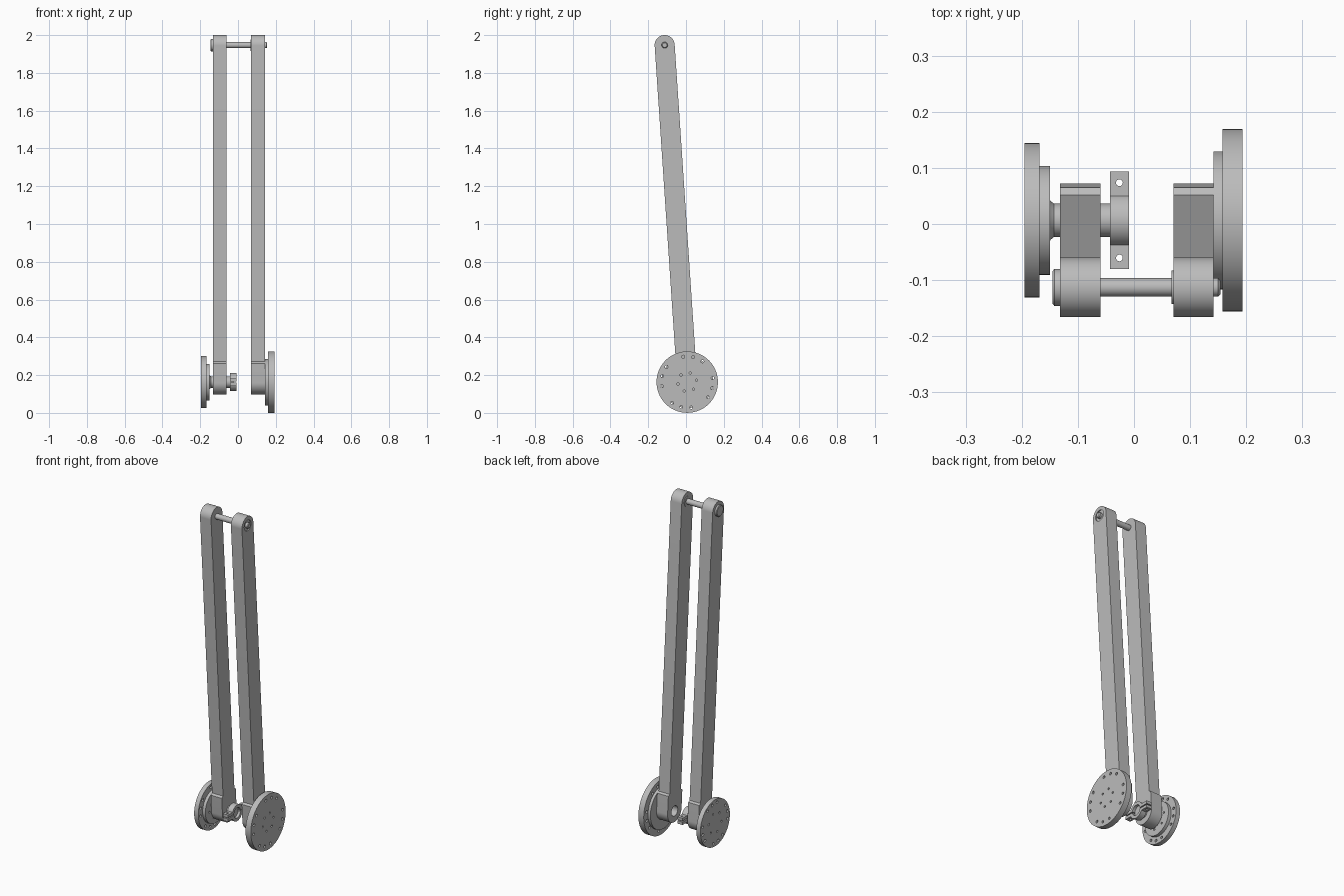
import bpy, bmesh
from math import sin, cos, pi, radians
from mathutils import Vector, Matrix

if "Cube" in bpy.data.objects:
    bpy.data.objects.remove(bpy.data.objects["Cube"])

steel = bpy.data.materials.new("brushed grey metal")
steel.use_nodes = True
GREY = (0.5, 0.5, 0.5, 1)
steel.diffuse_color = GREY
steel.node_tree.nodes["Principled BSDF"].inputs["Base Color"].default_value = GREY

AXLE = Vector((0.0065, 0.163))       # lower pivot (y, z)
PIN = Vector((-0.113, 1.947))        # upper pivot (y, z)
UP = (PIN - AXLE).normalized()       # arm direction
BACK = Vector((UP.y, -UP.x))


def finish(name, bm):
    bmesh.ops.recalc_face_normals(bm, faces=bm.faces)
    mesh = bpy.data.meshes.new(name)
    bm.to_mesh(mesh)
    bm.free()
    mesh.materials.append(steel)
    ob = bpy.data.objects.new(name, mesh)
    bpy.context.collection.objects.link(ob)
    return ob


def activate(ob):
    bpy.ops.object.select_all(action='DESELECT')
    ob.select_set(True)
    bpy.context.view_layer.objects.active = ob


def smooth(ob):
    activate(ob)
    bpy.ops.object.shade_smooth_by_angle(angle=radians(30))


def prism(name, outline, x0, x1):
    """Extrude a (y, z) outline along x."""
    bm = bmesh.new()
    face = bm.faces.new([bm.verts.new((x0, p[0], p[1])) for p in outline])
    new = bmesh.ops.extrude_face_region(bm, geom=[face])["geom"]
    verts = [v for v in new if isinstance(v, bmesh.types.BMVert)]
    bmesh.ops.translate(bm, verts=verts, vec=(x1 - x0, 0, 0))
    return finish(name, bm)


def turned(name, profile, centre, sides=64):
    """Lathe an (x, radius) profile around an axis along x."""
    bm = bmesh.new()
    rings = [[bm.verts.new((x, centre.x + r * cos(2 * pi * i / sides),
                            centre.y + r * sin(2 * pi * i / sides)))
              for i in range(sides)] for x, r in profile]
    for a, b in zip(rings, rings[1:]):
        for i in range(sides):
            j = (i + 1) % sides
            bm.faces.new((a[i], a[j], b[j], b[i]))
    bm.faces.new(rings[0])
    bm.faces.new(rings[-1])
    return finish(name, bm)


def drills(name, holes, axis='X'):
    """One cutter made of many (location, radius, length) cylinders."""
    bm = bmesh.new()
    turn = Matrix.Rotation(pi / 2, 4, 'Y') if axis == 'X' else Matrix()
    for loc, r, length in holes:
        bmesh.ops.create_cone(bm, cap_ends=True, segments=20, radius1=r, radius2=r,
                              depth=length, matrix=Matrix.Translation(loc) @ turn)
    return finish(name, bm)


def cut(ob, cutter):
    cutter.hide_render = True
    mod = ob.modifiers.new("cut", 'BOOLEAN')
    mod.operation = 'DIFFERENCE'
    mod.solver = 'EXACT'
    mod.object = cutter
    activate(ob)
    bpy.ops.object.modifier_apply(modifier=mod.name)
    bpy.data.objects.remove(cutter)


def arc(centre, radius, start, end, steps=32):
    """Arc in the arm's own frame; 0 is the back, 90 is up the arm."""
    angles = [radians(start + (end - start) * i / steps) for i in range(steps + 1)]
    return [centre + radius * (cos(a) * BACK + sin(a) * UP) for a in angles]


def local(side, height):
    return AXLE + side * BACK + height * UP


# Two leaning arms, each with a rounded foot block
BAR, FOOT = 0.053, 0.0655
arms = {}
for side, x0, x1 in (("right", -0.132, -0.06), ("left", 0.07, 0.142)):
    outline = arc(PIN, BAR, 0, 180)
    outline += [local(-BAR, 0.112), local(-FOOT, 0.104)]
    outline += arc(AXLE, FOOT, 180, 360)
    outline += [local(FOOT, 0.104), local(BAR, 0.112)]
    arms[side] = prism(side + "_arm", outline, x0, x1)

# Bore in the free foot, recess around the pin end
cut(arms["left"], drills("foot_bore", [((0.09, *AXLE), 0.03, 0.08)]))
cut(arms["left"], drills("pin_recess", [((0.142, *PIN), 0.032, 0.012)]))

# Cross pin with a head on the right and a stub on the left
pin = turned("cross_pin", [(-0.145, 0.029), (-0.142, 0.033), (-0.132, 0.033), (-0.132, 0.0165),
                           (0.15, 0.0165), (0.154, 0.012)], PIN)
collar = turned("pin_collar", [(0.067, 0.03), (0.072, 0.03)], PIN)


# Drilled flanged wheels
def bolt_holes(x, ring, inner, r):
    holes = []
    for quarter in range(4):
        for step in (-22.5, 0, 22.5):
            a = radians(76.5 + 90 * quarter + step)
            holes.append(((x, AXLE.x + ring * cos(a), AXLE.y + ring * sin(a)), r, 0.2))
    for i in range(6):
        a = radians(11.5 + 60 * i)
        holes.append(((x, AXLE.x + inner * cos(a), AXLE.y + inner * sin(a)), r * 0.75, 0.07))
    return holes


big = turned("left_flange", [(0.142, 0.123), (0.158, 0.123), (0.158, 0.1625),
                             (0.193, 0.1625)], AXLE, 96)
cut(big, drills("left_drills", bolt_holes(0.18, 0.136, 0.05, 0.008)))

small = turned("right_flange", [(-0.195, 0.1375), (-0.168, 0.1375), (-0.168, 0.097),
                                (-0.15, 0.097)], AXLE, 96)
cut(small, drills("right_drills", bolt_holes(-0.175, 0.117, 0.06, 0.008)))

# Axle with a flared root at the small flange
axle = turned("axle", [(-0.151, 0.038), (-0.148, 0.034), (-0.143, 0.03), (-0.025, 0.03)], AXLE)

# Split clamp on the axle end: two half rings with drilled ears
X0, X1 = -0.043, -0.009
halves = []
for name, sign in (("upper_clamp", 1), ("lower_clamp", -1)):
    R, BORE, EAR, GAP, TOP = 0.048, 0.03, 0.087, 0.003, 0.02

    def half_arc(r, low):
        steps = 24
        a0 = math_a = 0 if low == 0 else sin(low / r)
        return [(r * cos(a0 + (pi - 2 * a0) * i / steps),
                 r * sin(a0 + (pi - 2 * a0) * i / steps)) for i in range(steps + 1)]

    points = [(EAR, GAP), (EAR, TOP)] + half_arc(R, TOP * 1.05)
    points += [(-EAR, TOP), (-EAR, GAP)] + half_arc(BORE, GAP)[::-1]
    outline = [(AXLE.x + y, AXLE.y + sign * z) for y, z in points]
    half = prism(name, outline, X0, X1)
    mid = (X0 + X1) / 2
    cut(half, drills("screw_drills", [((mid, AXLE.x + s * 0.067, AXLE.y), 0.006, 0.1)
                                      for s in (-1, 1)], 'Z'))
    halves.append(half)

for ob in [*arms.values(), pin, collar, big, small, axle, *halves]:
    smooth(ob)
